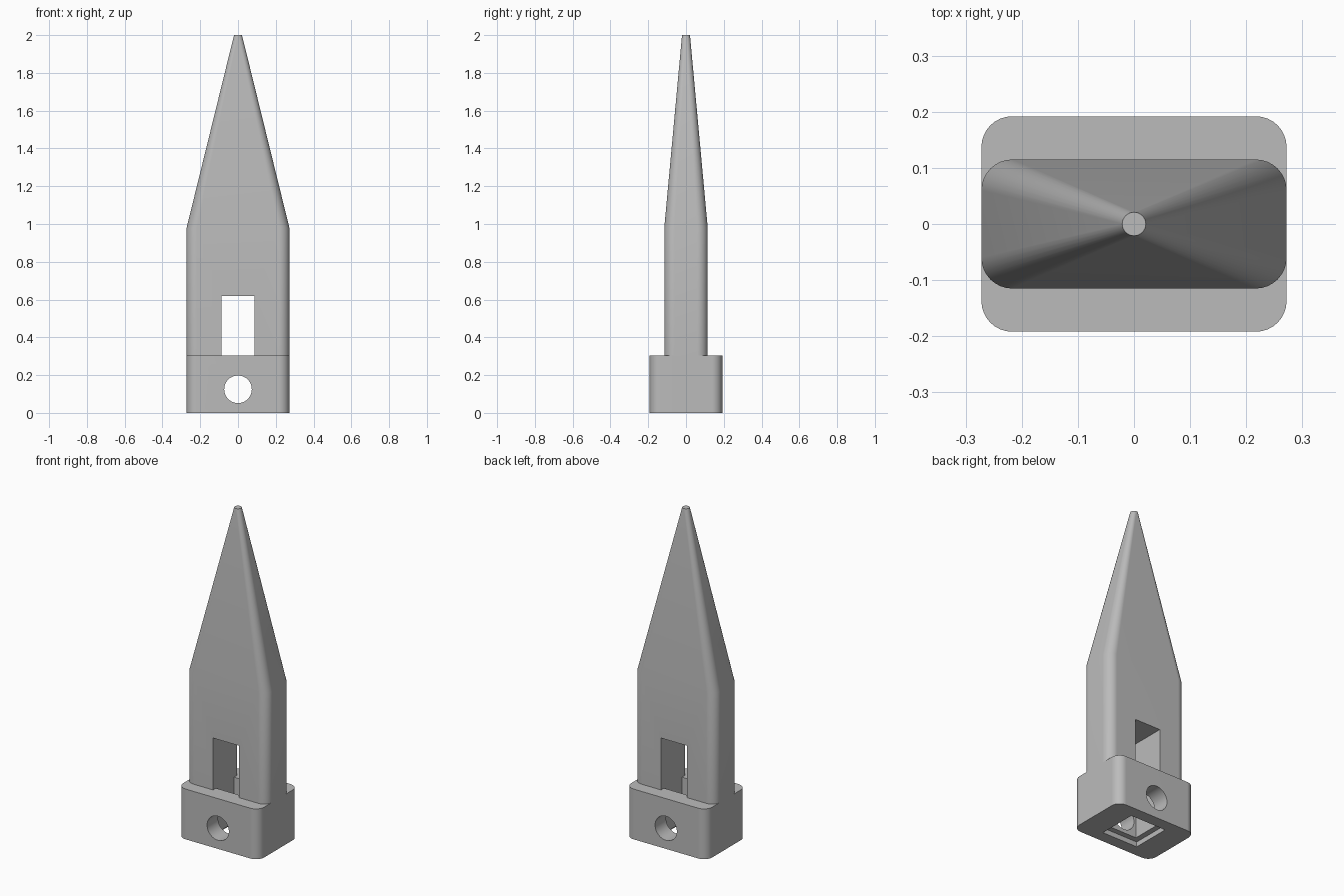
import bpy
import bmesh
from math import radians, cos, sin, pi

ARC = 8  # segments per rounded corner

old = bpy.data.objects.get("Cube")
if old:
    bpy.data.objects.remove(old, do_unlink=True)

grey = bpy.data.materials.new("plain grey")
grey.use_nodes = True
grey.diffuse_color = (0.5, 0.5, 0.5, 1)
grey.node_tree.nodes["Principled BSDF"].inputs["Base Color"].default_value = (0.5, 0.5, 0.5, 1)


def ring(bm, hx, hy, r, z):
    """Rounded rectangle of half sizes hx, hy and corner radius r."""
    verts = []
    for k, (sx, sy) in enumerate([(1, 1), (-1, 1), (-1, -1), (1, -1)]):
        for i in range(ARC + 1):
            a = (k + i / ARC) * pi / 2
            verts.append(bm.verts.new((sx * (hx - r) + r * cos(a),
                                       sy * (hy - r) + r * sin(a), z)))
    return verts


def loft(name, sections):
    """Solid skinned through a stack of rounded rectangles."""
    bm = bmesh.new()
    rings = [ring(bm, *s) for s in sections]
    n = len(rings[0])
    for low, high in zip(rings, rings[1:]):
        for i in range(n):
            j = (i + 1) % n
            bm.faces.new((low[i], low[j], high[j], high[i]))
    bm.faces.new(rings[0][::-1])
    bm.faces.new(rings[-1])
    bmesh.ops.remove_doubles(bm, verts=bm.verts, dist=1e-5)
    bmesh.ops.recalc_face_normals(bm, faces=bm.faces)
    mesh = bpy.data.meshes.new(name)
    bm.to_mesh(mesh)
    bm.free()
    mesh.materials.append(grey)
    obj = bpy.data.objects.new(name, mesh)
    bpy.context.collection.objects.link(obj)
    return obj


def select(obj):
    bpy.ops.object.select_all(action='DESELECT')
    obj.select_set(True)
    bpy.context.view_layer.objects.active = obj


def box(x, y, z0, z1):
    bpy.ops.mesh.primitive_cube_add(size=1, location=(0, 0, (z0 + z1) / 2))
    obj = bpy.context.object
    obj.scale = (x, y, z1 - z0)
    return obj


def cut(target, cutter):
    cutter.hide_render = True
    cutter.data.materials.append(grey)
    bpy.context.view_layer.update()
    mod = target.modifiers.new("cut", 'BOOLEAN')
    mod.operation = 'DIFFERENCE'
    mod.solver = 'EXACT'
    mod.object = cutter
    select(target)
    bpy.ops.object.modifier_apply(modifier=mod.name)
    bpy.data.objects.remove(cutter, do_unlink=True)


# Base block: square shaft, shallow recess underneath, round cross hole
base = loft("base_block", [(0.272, 0.192, 0.055, 0), (0.272, 0.192, 0.055, 0.305)])
cut(base, box(0.174, 0.174, -0.1, 0.4))
cut(base, box(0.24, 0.24, -0.1, 0.03))
bpy.ops.mesh.primitive_cylinder_add(vertices=40, radius=0.073, depth=1,
                                    location=(0, 0, 0.125), rotation=(pi / 2, 0, 0))
cut(base, bpy.context.object)

# Blade: straight shank tapering to a small round tip, with a through slot
blade = loft("tapered_blade", [(0.272, 0.115, 0.055, 0.305),
                               (0.272, 0.115, 0.055, 0.98),
                               (0.021, 0.021, 0.021, 2.0)])
cut(blade, box(0.174, 1, 0.2, 0.62))

for part in (base, blade):
    select(part)
    bpy.ops.object.shade_smooth_by_angle(angle=radians(30))
    part.modifiers.new("even shading", 'WEIGHTED_NORMAL').keep_sharp = True
